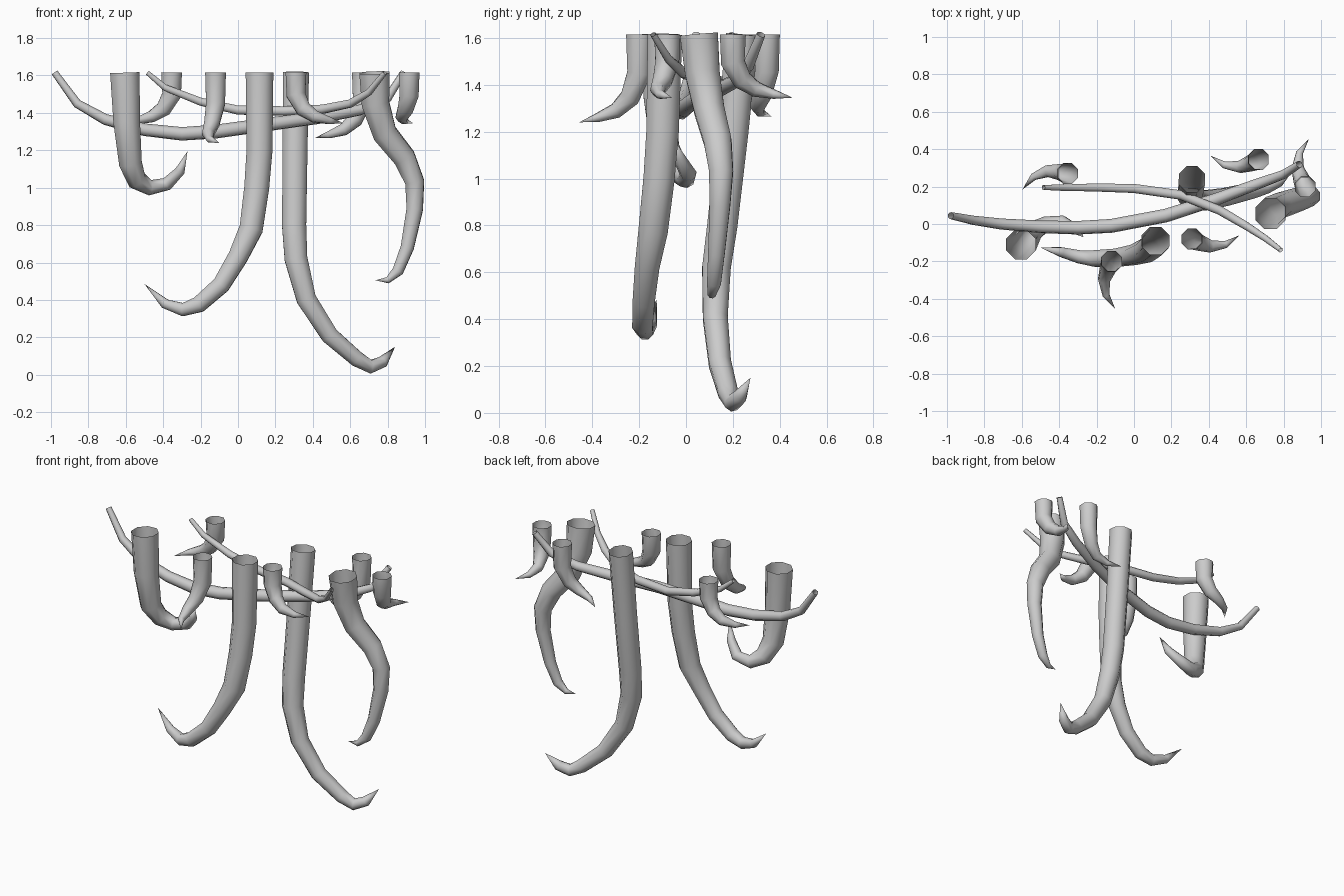
import bpy
import bmesh
import math
from mathutils import Vector

SIDES = 8
CEILING = 1.615

default_cube = bpy.data.objects.get("Cube")
if default_cube:
    bpy.data.objects.remove(default_cube, do_unlink=True)

# One plain grey for every strand
grey = bpy.data.materials.new("plain grey")
grey.use_nodes = True
shade = (0.6, 0.6, 0.6, 1)
grey.diffuse_color = shade
grey.node_tree.nodes["Principled BSDF"].inputs["Base Color"].default_value = shade


def path_tangents(centres):
    """Direction of travel at each point of the path."""
    tangents = []
    last = len(centres) - 1
    for i in range(len(centres)):
        before = centres[max(i - 1, 0)]
        after = centres[min(i + 1, last)]
        tangents.append((after - before).normalized())
    return tangents


def make_strand(name, points):
    """Sweep an open octagonal tube along (x, y, z, radius) points.

    A zero radius closes the strand in a point, and rings on the
    ceiling are sheared so that the strand is cut off level there.
    """
    centres = [Vector(p[:3]) for p in points]
    radii = [p[3] for p in points]
    tangents = path_tangents(centres)
    bm = bmesh.new()
    rings = []
    across = Vector((1, 0, 0))
    if abs(tangents[0].x) > 0.9:
        across = Vector((0, 1, 0))
    across = (across - tangents[0] * across.dot(tangents[0])).normalized()
    previous = tangents[0]

    for centre, radius, tangent in zip(centres, radii, tangents):
        # Carry the ring frame along without twisting
        across = previous.rotation_difference(tangent) @ across
        previous = tangent
        other = tangent.cross(across)
        if radius == 0:
            rings.append([bm.verts.new(centre)])
            continue
        ring = []
        for k in range(SIDES):
            angle = math.tau * (k + 0.5) / SIDES
            spot = centre + radius * (math.cos(angle) * across + math.sin(angle) * other)
            if centre.z == CEILING:
                spot += tangent * ((CEILING - spot.z) / tangent.z)
            ring.append(bm.verts.new(spot))
        rings.append(ring)

    for upper, lower in zip(rings, rings[1:]):
        for k in range(SIDES):
            n = (k + 1) % SIDES
            if len(lower) == 1:
                bm.faces.new((upper[k], upper[n], lower[0]))
            else:
                bm.faces.new((upper[k], upper[n], lower[n], lower[k]))
    for face in bm.faces:
        face.smooth = True

    mesh = bpy.data.meshes.new(name)
    bm.to_mesh(mesh)
    bm.free()
    mesh.materials.append(grey)
    strand = bpy.data.objects.new(name, mesh)
    bpy.context.collection.objects.link(strand)
    return strand


def make_small_hook(name, x, y, heading, bulge, drop):
    """Short hook: one shared shape, turned, mirrored and stretched."""
    # forward, sideways, share of the drop, radius
    shape = [(0, 0, 0, .06), (0, 0, .44, .055), (.04, .02, .72, .045),
             (.1, .04, .87, .034), (.18, .03, .95, .02), (.255, -.02, 1, 0)]
    c = math.cos(math.radians(heading))
    s = math.sin(math.radians(heading))
    points = []
    for forward, side, depth, radius in shape:
        side *= bulge
        points.append((x + forward * c - side * s,
                       y + forward * s + side * c,
                       CEILING - depth * drop, radius))
    return make_strand(name, points)


def make_vine(name, thickness, path):
    """Hanging vine, thickest in the middle, with both ends on the ceiling."""
    points = []
    for i, (x, y, z) in enumerate(path):
        swell = math.sin(math.pi * i / (len(path) - 1))
        points.append((x, y, z, thickness * (0.5 + 0.5 * swell)))
    return make_strand(name, points)


# Large hanging tentacles
make_strand("right_short_tentacle", [
    (-.605, -.11, CEILING, .085), (-.595, -.11, 1.35, .077), (-.575, -.09, 1.13, .066),
    (-.54, -.04, 1.04, .055), (-.47, 0, 1, .042), (-.38, .01, 1.02, .036),
    (-.31, -.03, 1.09, .027), (-.27, -.07, 1.195, 0)])

make_strand("front_middle_tentacle", [
    (.115, -.09, CEILING, .08), (.115, -.1, 1.2, .075), (.1, -.115, 1, .072),
    (.07, -.14, .78, .068), (0, -.165, .63, .057), (-.09, -.18, .48, .051),
    (-.21, -.185, .375, .047), (-.295, -.175, .348, .038), (-.39, -.15, .38, .028),
    (-.5, -.125, .485, 0)])

make_strand("back_middle_tentacle", [
    (.31, .24, CEILING, .075), (.305, .2, 1.2, .072), (.3, .155, .8, .07),
    (.31, .13, .62, .066), (.365, .125, .405, .057), (.49, .145, .21, .051),
    (.635, .18, .085, .045), (.71, .2, .043, .038), (.775, .23, .07, .032),
    (.84, .275, .15, 0)])

make_strand("left_wavy_tentacle", [
    (.73, .055, CEILING, .088), (.735, .07, 1.45, .08), (.785, .1, 1.29, .07),
    (.89, .135, 1.16, .064), (.945, .15, 1.03, .055), (.945, .145, .885, .047),
    (.905, .13, .68, .038), (.855, .12, .555, .032), (.8, .11, .505, .018),
    (.735, .105, .505, 0)])

# Small hooks
make_small_hook("left_back_hook", .915, .2, 90, 1, .27)
make_small_hook("back_hook", .665, .345, 180, 1, .35)
make_small_hook("front_hook", -.12, -.2, 270, -1, .375)
make_small_hook("left_front_hook", .31, -.08, 0, -1, .27)
make_small_hook("right_back_hook", -.355, .27, 195, -1, .27)

# Thin vines slung between ceiling points
make_vine("long_vine", .038, [
    (-.98, .045, CEILING), (-.86, .02, 1.45), (-.71, 0, 1.365), (-.5, -.015, 1.31),
    (-.3, -.02, 1.288), (-.12, -.01, 1.3), (.17, .045, 1.34), (.435, .13, 1.375),
    (.65, .21, 1.415), (.8, .265, 1.48), (.885, .32, CEILING)])

make_vine("short_vine", .027, [
    (-.485, .195, CEILING), (-.39, .195, 1.535), (-.2, .195, 1.46), (0, .19, 1.415),
    (.25, .155, 1.41), (.455, .075, 1.42), (.6, -.01, 1.45), (.7, -.075, 1.51),
    (.785, -.14, CEILING)])
